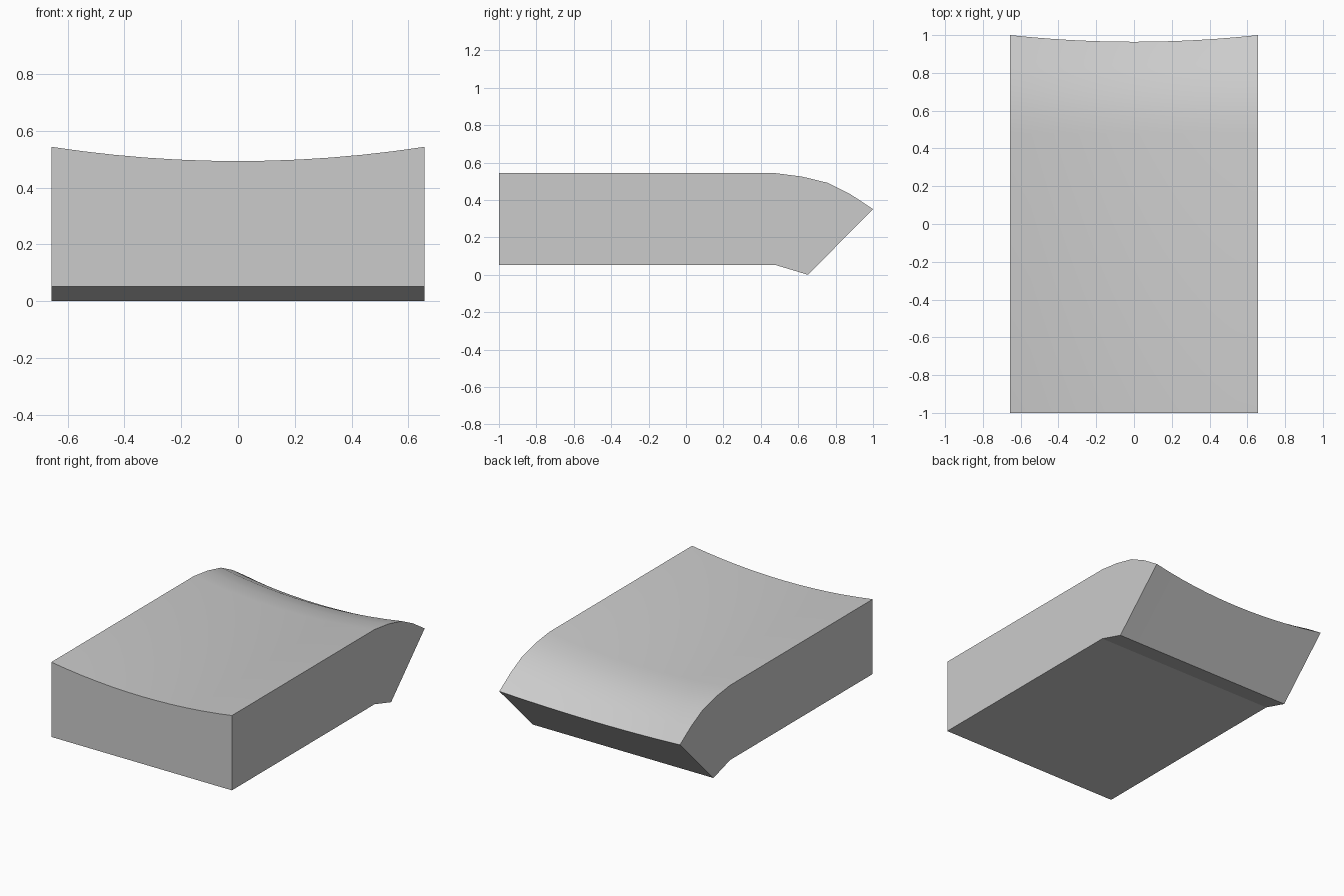
import bpy, bmesh, math

if "Cube" in bpy.data.objects:
    bpy.data.objects.remove(bpy.data.objects["Cube"])

HALF_W = 0.656   # half width in x
SAG = 0.05       # depth of the hollow across the top
COLS = 12

# Underside profile (y, z), back butt end to the tip
under = [(-1.0, 0.052), (0.48, 0.052), (0.652, 0.0)]
# Top profile at the outer edges (y, z, normal angle from vertical)
top = [(1.0, 0.351, 45), (0.88, 0.43, 30), (0.76, 0.491, 20),
       (0.62, 0.525, 9), (0.48, 0.543, 0), (-1.0, 0.543, 0)]

bm = bmesh.new()
columns = []
for i in range(COLS + 1):
    t = -1 + 2 * i / COLS
    sag = SAG * (1 - t * t)
    pts = list(under)
    # top surface sinks along its own normal, deepest in the middle
    for y, z, a in top:
        r = math.radians(a)
        pts.append((y - sag * math.sin(r), z - sag * math.cos(r)))
    columns.append([bm.verts.new((HALF_W * t, y, z)) for y, z in pts])

# Skin between neighbouring columns
n = len(columns[0])
for a, b in zip(columns, columns[1:]):
    for j in range(n):
        k = (j + 1) % n
        bm.faces.new((a[j], a[k], b[k], b[j]))
# Flat side caps
bm.faces.new(columns[0])
bm.faces.new(columns[-1])
bmesh.ops.recalc_face_normals(bm, faces=bm.faces)

mesh = bpy.data.meshes.new("curved_block")
bm.to_mesh(mesh)
bm.free()
block = bpy.data.objects.new("curved_block", mesh)
bpy.context.collection.objects.link(block)
bpy.context.view_layer.objects.active = block
block.select_set(True)
bpy.ops.object.shade_smooth_by_angle(angle=math.radians(15))
